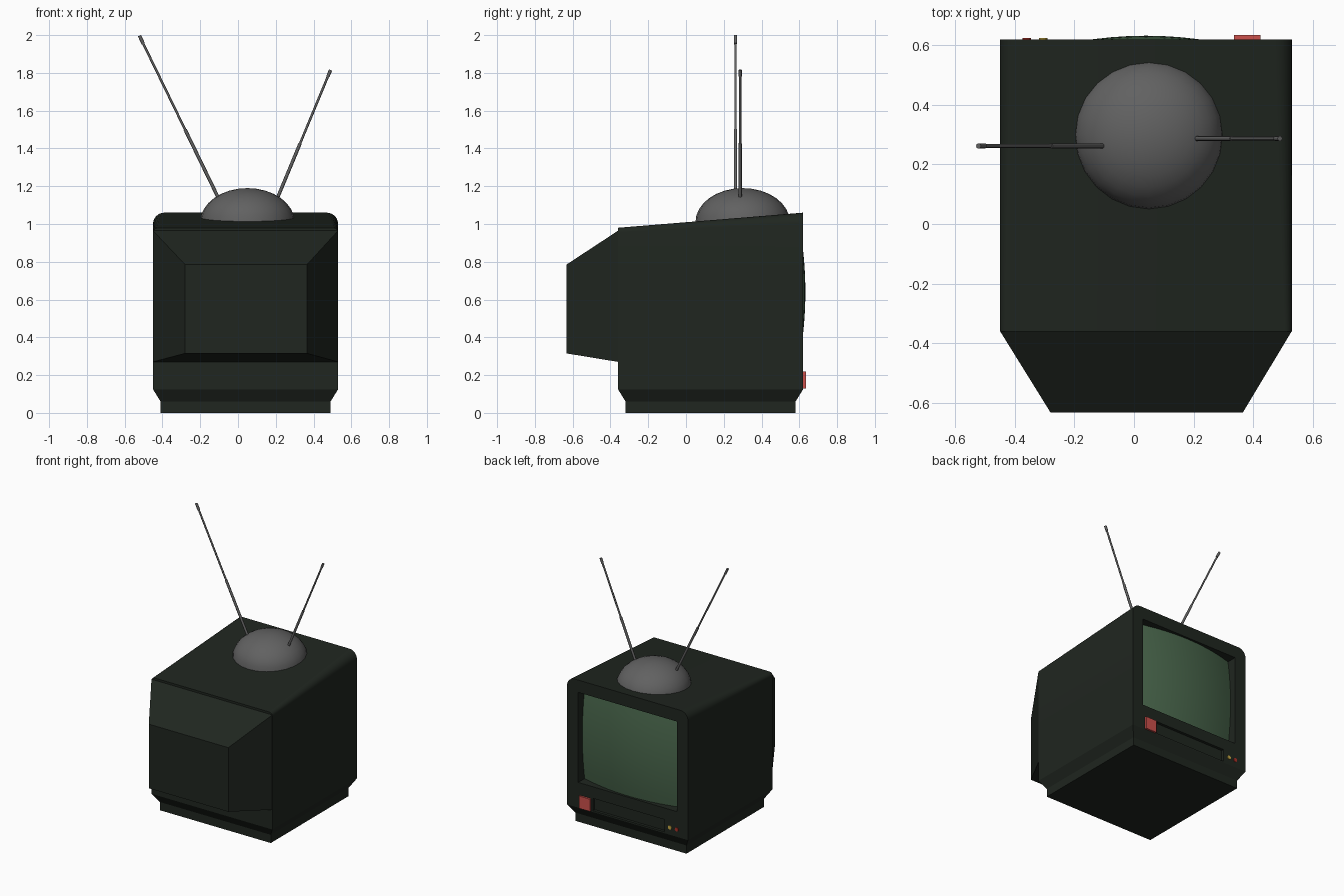
import bpy, bmesh, math
from mathutils import Vector

if "Cube" in bpy.data.objects:
    bpy.data.objects.remove(bpy.data.objects["Cube"])


def material(name, rgb):
    m = bpy.data.materials.new(name)
    m.diffuse_color = (*rgb, 1)
    m.use_nodes = True
    m.node_tree.nodes["Principled BSDF"].inputs["Base Color"].default_value = m.diffuse_color
    return m


CASE = material("dark_case", (0.014, 0.019, 0.014))
GREY = material("dark_grey", (0.12, 0.12, 0.12))
GLASS = material("green_glass", (0.065, 0.13, 0.07))
RED = material("red", (0.6, 0.08, 0.07))
DARK_RED = material("dark_red", (0.4, 0.03, 0.02))
YELLOW = material("yellow", (0.6, 0.42, 0.06))


def finish(name, bm, mat, smooth=None):
    bmesh.ops.recalc_face_normals(bm, faces=bm.faces)
    me = bpy.data.meshes.new(name)
    bm.to_mesh(me)
    bm.free()
    ob = bpy.data.objects.new(name, me)
    bpy.context.collection.objects.link(ob)
    if mat:
        me.materials.append(mat)
    if smooth:
        bpy.ops.object.select_all(action='DESELECT')
        ob.select_set(True)
        bpy.context.view_layer.objects.active = ob
        bpy.ops.object.shade_smooth_by_angle(angle=math.radians(smooth))
    return ob


def loft(name, rings, mat, start=True, end=True, smooth=None):
    bm = bmesh.new()
    loops = [[bm.verts.new(p) for p in r] for r in rings]
    n = len(loops[0])
    for a, b in zip(loops, loops[1:]):
        for i in range(n):
            j = (i + 1) % n
            bm.faces.new((a[i], a[j], b[j], b[i]))
    if start:
        bm.faces.new(loops[0])
    if end:
        bm.faces.new(loops[-1])
    return finish(name, bm, mat, smooth)


def rect_y(x0, x1, z0, z1, y):
    return [(x0, y, z0), (x1, y, z0), (x1, y, z1), (x0, y, z1)]


def rect_z(x0, x1, y0, y1, z):
    return [(x0, y0, z), (x1, y0, z), (x1, y1, z), (x0, y1, z)]


def case_ring(y, top, r, x0=-0.45, x1=0.53, steps=6):
    pts = [(x0, y, 0.125), (x1, y, 0.125)]
    for cx, a0 in ((x1 - r, 0), (x0 + r, 90)):
        for i in range(steps + 1):
            a = math.radians(a0 + 90 * i / steps)
            pts.append((cx + r * math.cos(a), y, top - r + r * math.sin(a)))
    return pts


# Cabinet with rounded top edges, screen opening and slot cut into it
case = loft("cabinet", [case_ring(-0.36, 0.98, 0.025), case_ring(0.62, 1.06, 0.06)], CASE)
cuts = (("screen_cutter", (-0.36, 0.44, 0.31, 0.97), 0.52),
        ("slot_cutter", (-0.26, 0.32, 0.135, 0.225), 0.60))
for name, box, depth in cuts:
    cutter = loft(name, [rect_y(*box, depth), rect_y(*box, 0.7)], CASE)
    cutter.hide_render = True
    mod = case.modifiers.new(name, 'BOOLEAN')
    mod.operation = 'DIFFERENCE'
    mod.solver = 'EXACT'
    mod.object = cutter
    bpy.context.view_layer.objects.active = case
    bpy.ops.object.modifier_apply(modifier=name)
    bpy.data.objects.remove(cutter)
case.select_set(True)
bpy.ops.object.shade_smooth_by_angle(angle=math.radians(30))

# Stepped foot under the cabinet
loft("foot", [rect_z(-0.45, 0.53, -0.36, 0.62, 0.125),
              rect_z(-0.41, 0.49, -0.32, 0.58, 0.06),
              rect_z(-0.41, 0.49, -0.32, 0.58, 0)], CASE, start=False)

# Tapered tube housing on the rear
loft("rear_housing", [rect_y(-0.45, 0.53, 0.27, 0.965, -0.359),
                      rect_y(-0.28, 0.365, 0.315, 0.785, -0.633)], CASE, start=False)

# Bulging screen
bm = bmesh.new()
bmesh.ops.create_grid(bm, x_segments=14, y_segments=12, size=1)
for v in bm.verts:
    u, w = v.co.x, v.co.y
    v.co = (0.04 + 0.4 * u, 0.632 - 0.06 * u * u - 0.027 * w * w, 0.64 + 0.33 * w)
screen = finish("screen", bm, GLASS, 40)
if screen.data.polygons[0].normal.y < 0:
    screen.data.flip_normals()

# Power button and two small lamps
loft("power_button", [rect_y(0.335, 0.425, 0.13, 0.22, 0.615),
                      rect_y(0.335, 0.425, 0.13, 0.22, 0.634)], RED)


def circle_y(x, z, r, y, n=12):
    return [(x + r * math.cos(2 * math.pi * i / n), y,
             z + r * math.sin(2 * math.pi * i / n)) for i in range(n)]


for name, x, mat in (("yellow_lamp", -0.305, YELLOW), ("red_lamp", -0.36, DARK_RED)):
    loft(name, [circle_y(x, 0.18, 0.014, 0.615), circle_y(x, 0.18, 0.014, 0.625)], mat)

# Flattened dome holding the aerials
bm = bmesh.new()
bmesh.ops.create_uvsphere(bm, u_segments=24, v_segments=16, radius=1)
bmesh.ops.delete(bm, geom=[v for v in bm.verts if v.co.z < -0.01], context='VERTS')
for v in bm.verts:
    v.co = (0.05 + 0.25 * v.co.x, 0.3 + 0.25 * v.co.y, 1.01 + 0.18 * v.co.z)
finish("aerial_dome", bm, GREY, 40)


# Telescopic aerials: thick sleeve, thin rod, small tip
def aerial(name, base, tip):
    base, tip = Vector(base), Vector(tip)
    d = tip - base
    rot = d.to_track_quat('Z', 'Y')
    rings = []
    for t, r in ((0, .009), (.42, .009), (.42, .0065), (.95, .0065), (.95, .009), (1, .009)):
        rings.append([base + d * t + rot @ Vector((r * math.cos(k * math.pi / 4),
                      r * math.sin(k * math.pi / 4), 0)) for k in range(8)])
    loft(name, rings, GREY, smooth=50)


aerial("long_aerial", (-0.105, 0.262, 1.14), (-0.522, 0.262, 1.997))
aerial("short_aerial", (0.212, 0.287, 1.145), (0.49, 0.287, 1.815))
